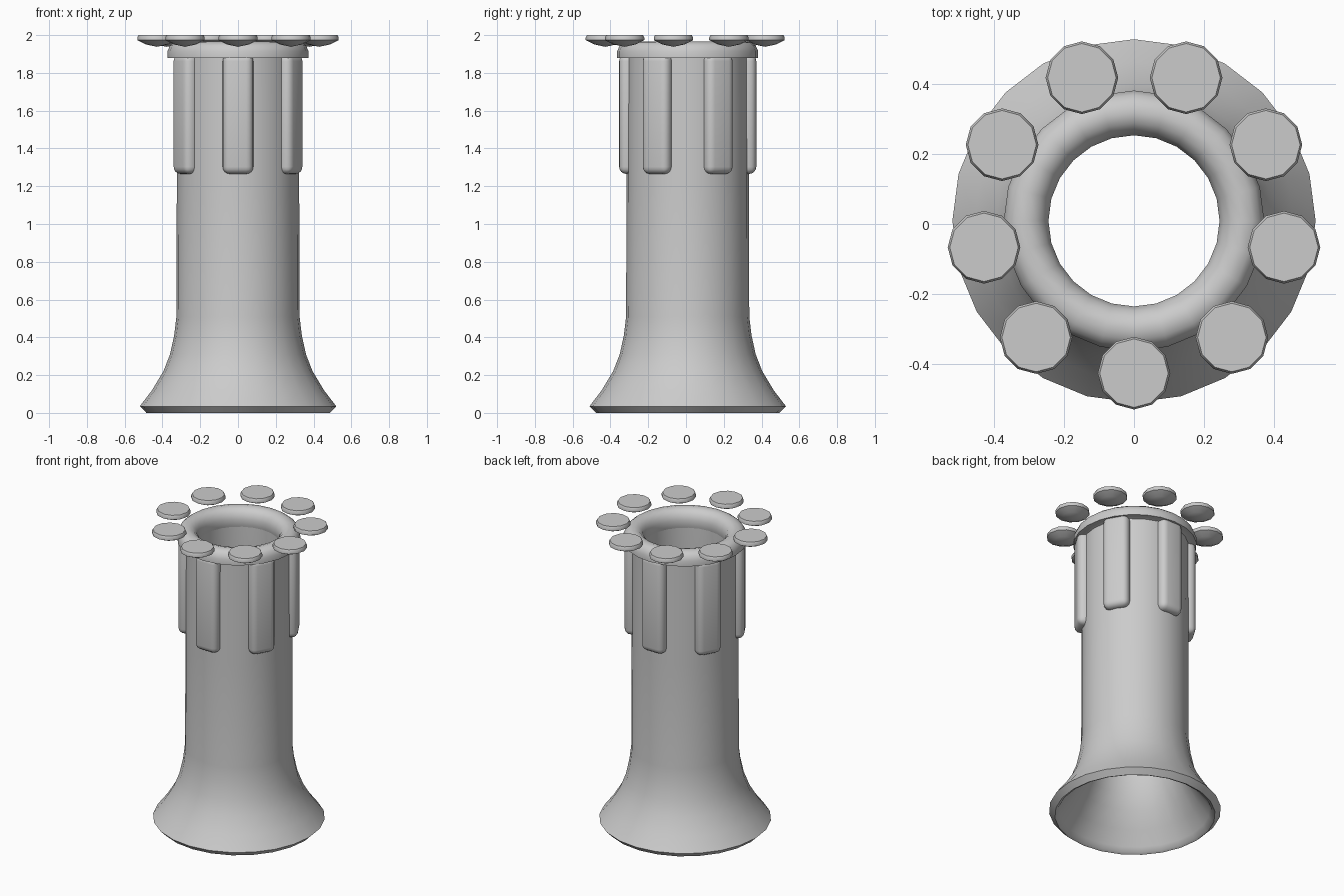
import bpy, bmesh, math
from mathutils import Matrix

if "Cube" in bpy.data.objects:
    bpy.data.objects.remove(bpy.data.objects["Cube"])

CY = 0.009  # centre of the round parts along y


def finish(name, bm, angle):
    bmesh.ops.recalc_face_normals(bm, faces=bm.faces)
    me = bpy.data.meshes.new(name)
    bm.to_mesh(me)
    bm.free()
    ob = bpy.data.objects.new(name, me)
    bpy.context.collection.objects.link(ob)
    bpy.ops.object.select_all(action='DESELECT')
    bpy.context.view_layer.objects.active = ob
    ob.select_set(True)
    bpy.ops.object.shade_smooth_by_angle(angle=math.radians(angle))
    return ob


def lathe(name, profile, segs, closed, x=0.0, y=0.0, start=math.pi / 2, angle=40):
    bm = bmesh.new()
    rings = []
    for r, z in profile:
        if r == 0:
            rings.append([bm.verts.new((x, y, z))] * segs)
        else:
            rings.append([bm.verts.new((x + r * math.cos(start + math.tau * i / segs),
                                        y + r * math.sin(start + math.tau * i / segs), z))
                          for i in range(segs)])
    pairs = list(zip(rings, rings[1:]))
    if closed:
        pairs.append((rings[-1], rings[0]))
    for a, b in pairs:
        for i in range(segs):
            j = (i + 1) % segs
            quad = list(dict.fromkeys([a[i], a[j], b[j], b[i]]))
            bm.faces.new(quad)
    return finish(name, bm, angle)


# Hollow flared tube
lathe("flared_tube", [
    (0.485, 0.0), (0.52, 0.035), (0.455, 0.12), (0.395, 0.22), (0.36, 0.31),
    (0.338, 0.41), (0.326, 0.51), (0.324, 1.2), (0.322, 1.9),
    (0.25, 1.9), (0.25, 0.51), (0.265, 0.41), (0.29, 0.31), (0.33, 0.22),
    (0.39, 0.12), (0.452, 0.035), (0.468, 0.008)],
    24, True, y=CY, angle=60)

# Rounded collar around the mouth
lathe("collar", [
    (0.32, 1.88), (0.373, 1.88), (0.373, 1.915), (0.36, 1.945), (0.34, 1.96),
    (0.31, 1.967), (0.28, 1.958), (0.257, 1.935), (0.245, 1.90), (0.247, 1.86),
    (0.255, 1.83)],
    24, True, y=CY, angle=50)

# Six rounded vertical ribs below the collar
for i in range(6):
    ang = -math.pi / 2 + i * math.tau / 6
    bm = bmesh.new()
    bmesh.ops.create_cube(bm, size=1, matrix=Matrix.Diagonal((0.09, 0.162, 0.635, 1)))
    bmesh.ops.bevel(bm, geom=bm.edges[:], offset=0.038, segments=4, profile=0.5,
                    affect='EDGES')
    place = (Matrix.Translation((0, CY, 0)) @ Matrix.Rotation(ang, 4, 'Z')
             @ Matrix.Translation((0.318, 0, 1.265 + 0.3175)))
    bmesh.ops.transform(bm, matrix=place, verts=bm.verts)
    finish(f"rib_{i + 1}", bm, 50)

# Nine studs: flat tops, short walls, shallow domed undersides
for i in range(9):
    ang = -math.pi / 2 + i * math.tau / 9
    lathe(f"stud_{i + 1}", [
        (0, 2.0), (0.098, 2.0), (0.104, 1.988), (0.104, 1.973),
        (0.06, 1.951), (0, 1.938)],
        12, False, x=0.436 * math.cos(ang), y=CY + 0.436 * math.sin(ang), angle=60)
